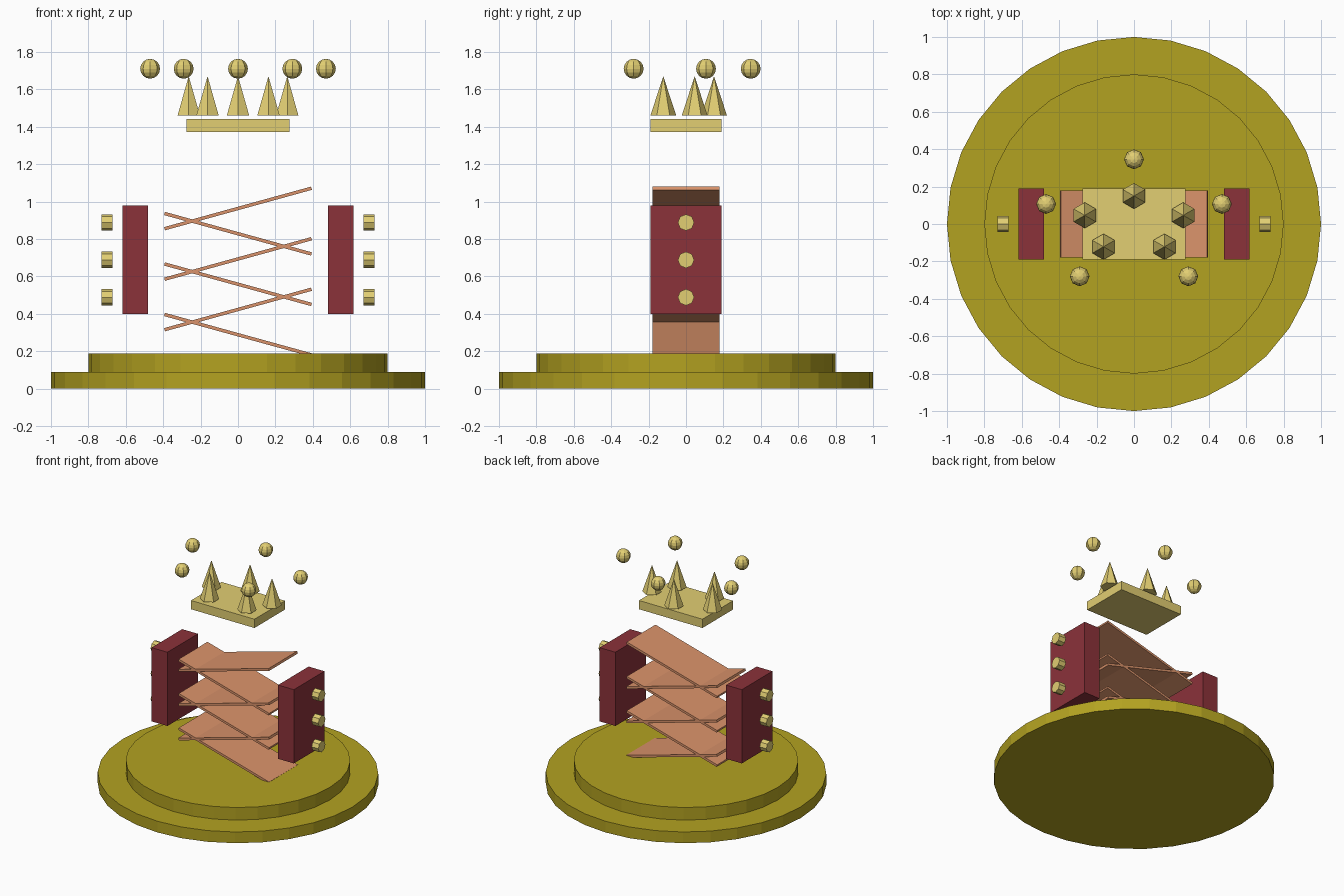
import bpy
from math import radians, cos, sin, pi

if "Cube" in bpy.data.objects:
    bpy.data.objects.remove(bpy.data.objects["Cube"])


def mat(name, rgb):
    m = bpy.data.materials.new(name)
    m.diffuse_color = (*rgb, 1)
    m.use_nodes = True
    m.node_tree.nodes["Principled BSDF"].inputs["Base Color"].default_value = m.diffuse_color
    return m


OLIVE = mat("olive_gold", (0.45, 0.36, 0.015))
GOLD = mat("pale_gold", (0.76, 0.62, 0.17))
RED = mat("dark_red", (0.26, 0.032, 0.042))
COPPER = mat("copper", (0.70, 0.29, 0.145))


def finish(name, material):
    o = bpy.context.object
    o.name = name
    o.data.materials.append(material)
    return o


def box(name, loc, size, material, tilt=0):
    bpy.ops.mesh.primitive_cube_add(size=1, location=loc, rotation=(0, tilt, 0))
    bpy.context.object.scale = size
    return finish(name, material)


def cylinder(name, r, z0, z1, material):
    bpy.ops.mesh.primitive_cylinder_add(vertices=32, radius=r, depth=z1 - z0,
                                        location=(0, 0, (z0 + z1) / 2))
    return finish(name, material)


# two-tier round base
cylinder("base_lower", 1.0, 0, 0.088, OLIVE)
cylinder("base_upper", 0.8, 0.088, 0.187, OLIVE)

# crossed bellows folds, alternating tilt
for i in range(6):
    tilt = radians(15.4) * (1 if i % 2 == 0 else -1)
    box(f"bellows_fold_{i}", (0, 0, 0.288 + 0.135 * i), (0.815, 0.356, 0.018), COPPER, tilt)

# side blocks with three buttons each
for side, s in (("left", -1), ("right", 1)):
    box(f"{side}_block", (s * 0.55, 0, 0.689), (0.137, 0.38, 0.58), RED)
    for i in range(3):
        bpy.ops.mesh.primitive_cylinder_add(vertices=8, radius=0.044, depth=0.059,
                                            location=(s * 0.7, 0, 0.488 + 0.2 * i),
                                            rotation=(0, pi / 2, 0))
        finish(f"{side}_button_{i}", GOLD)

# crown plate
box("crown_plate", (0, 0, 1.407), (0.552, 0.38, 0.069), GOLD)

# crown spikes and floating balls on two ellipses
for i in range(5):
    a = pi / 2 + i * 2 * pi / 5
    bpy.ops.mesh.primitive_cone_add(vertices=6, radius1=0.069, radius2=0, depth=0.21,
                                    location=(0.277 * cos(a), 0.15 * sin(a), 1.565))
    finish(f"crown_spike_{i}", GOLD)
    bpy.ops.mesh.primitive_uv_sphere_add(segments=8, ring_count=8, radius=0.053,
                                         location=(0.494 * cos(a), 0.346 * sin(a), 1.71))
    finish(f"crown_ball_{i}", GOLD)
